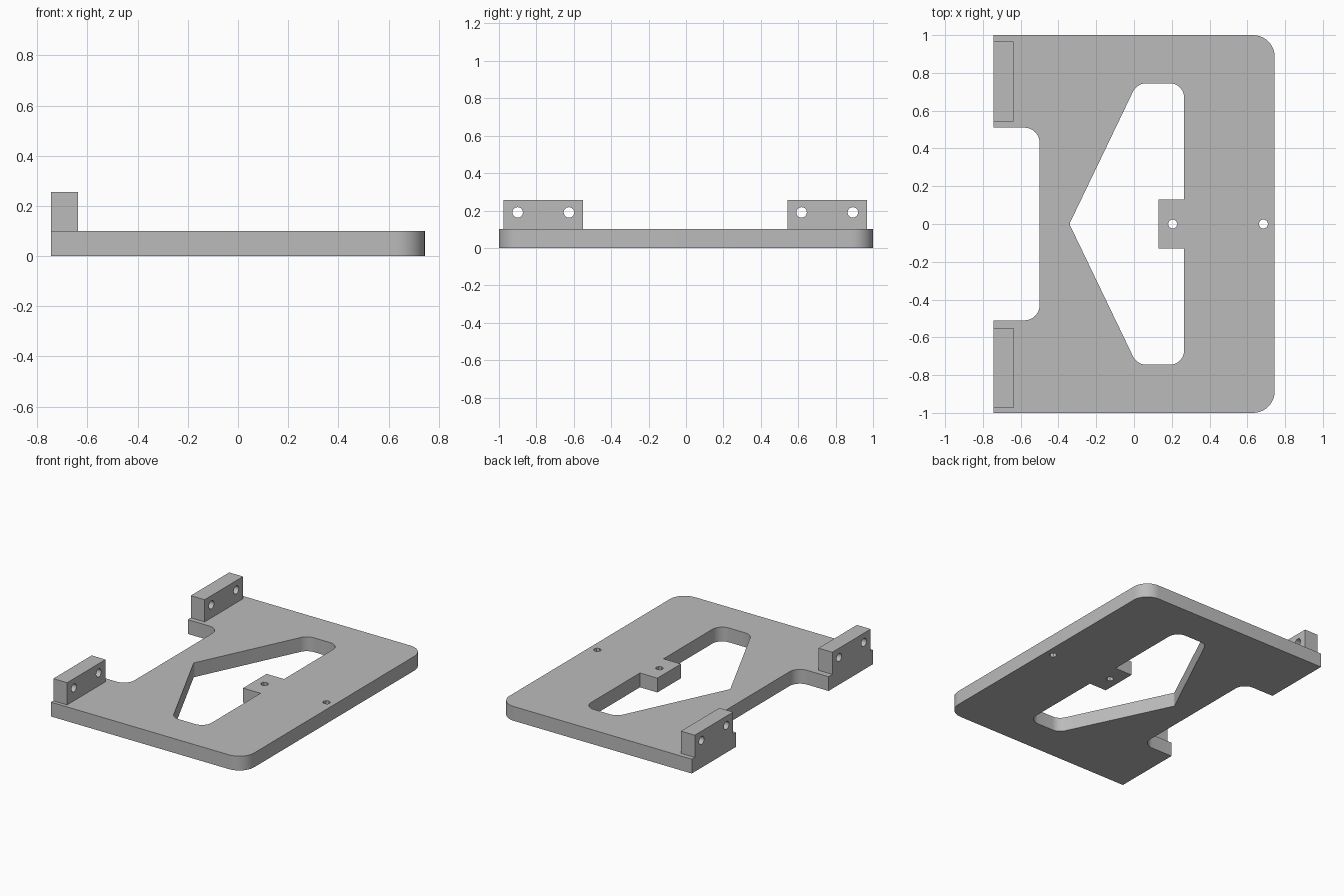
import bpy, bmesh, math
from mathutils import Vector, Matrix

cube = bpy.data.objects.get("Cube")
if cube:
    bpy.data.objects.remove(cube, do_unlink=True)

grey = bpy.data.materials.new("matte grey")
grey.use_nodes = True
color = (0.5, 0.5, 0.5, 1)
grey.diffuse_color = color
grey.node_tree.nodes["Principled BSDF"].inputs["Base Color"].default_value = color


def rounded(corners, steps=10):
    """Outline from (x, y, fillet radius) corners."""
    pts = []
    for i, (x, y, r) in enumerate(corners):
        p = Vector((x, y))
        if r == 0:
            pts.append(p)
            continue
        a = (Vector(corners[i - 1][:2]) - p).normalized()
        b = (Vector(corners[(i + 1) % len(corners)][:2]) - p).normalized()
        half = a.angle(b) / 2
        centre = p + (a + b).normalized() * r / math.sin(half)
        start = p + a * r / math.tan(half) - centre
        sweep = -start.angle_signed(p + b * r / math.tan(half) - centre)
        for k in range(steps + 1):
            pts.append(centre + Matrix.Rotation(sweep * k / steps, 2) @ start)
    return pts


def circle(x, y, r, sides):
    return [Vector((x + r * math.cos(math.tau * k / sides),
                    y + r * math.sin(math.tau * k / sides))) for k in range(sides)]


def slab(name, loops, depth, matrix=Matrix()):
    """Extrude an outline with holes into a solid."""
    bm = bmesh.new()
    for loop in loops:
        vs = [bm.verts.new((p.x, p.y, 0)) for p in loop]
        for i, v in enumerate(vs):
            bm.edges.new((vs[i - 1], v))
    bmesh.ops.triangle_fill(bm, use_beauty=True, edges=bm.edges[:], normal=(0, 0, 1))
    out = bmesh.ops.extrude_face_region(bm, geom=bm.faces[:], use_keep_orig=True)
    top = [g for g in out["geom"] if isinstance(g, bmesh.types.BMVert)]
    bmesh.ops.translate(bm, verts=top, vec=(0, 0, depth))
    bmesh.ops.recalc_face_normals(bm, faces=bm.faces[:])
    bm.transform(matrix)
    mesh = bpy.data.meshes.new(name)
    bm.to_mesh(mesh)
    bm.free()
    mesh.materials.append(grey)
    ob = bpy.data.objects.new(name, mesh)
    bpy.context.collection.objects.link(ob)
    bpy.ops.object.select_all(action="DESELECT")
    ob.select_set(True)
    bpy.context.view_layer.objects.active = ob
    bpy.ops.object.shade_smooth_by_angle(angle=math.radians(30))
    return ob


def mirrored(half):
    """Complete a half outline across the x axis."""
    return half + [(x, -y, r) for x, y, r in reversed(half)]


# Base plate: notched outline, arrow window with a tongue, two screw holes
W, THICK = 0.745, 0.1
outline = mirrored([(-0.5, 0.51, 0.08), (-W, 0.51, 0), (-W, 1, 0), (W, 1, 0.115)])
window = [(-0.342, 0, 0.018)] + mirrored(
    [(0.016, 0.745, 0.08), (0.265, 0.745, 0.075), (0.265, 0.13, 0), (0.13, 0.13, 0)])
slab("base_plate", [rounded(outline), rounded(window),
                    circle(0.205, 0, 0.025, 8), circle(0.685, 0, 0.025, 8)], THICK)

# Mounting blocks: profile in the yz plane, drilled along x
axes = Matrix(((0, 0, 1, -W), (1, 0, 0, 0), (0, 1, 0, 0), (0, 0, 0, 1)))
for side, y in (("left", -0.763), ("right", 0.755)):
    w, top = 0.212, 0.255
    block = [Vector(p) for p in ((y - w, THICK), (y + w, THICK), (y + w, top), (y - w, top))]
    holes = [circle(y + s * 0.137, 0.19, 0.028, 20) for s in (-1, 1)]
    slab("front_mounting_block" if y < 0 else "back_mounting_block",
         [block] + holes, 0.107, axes)
